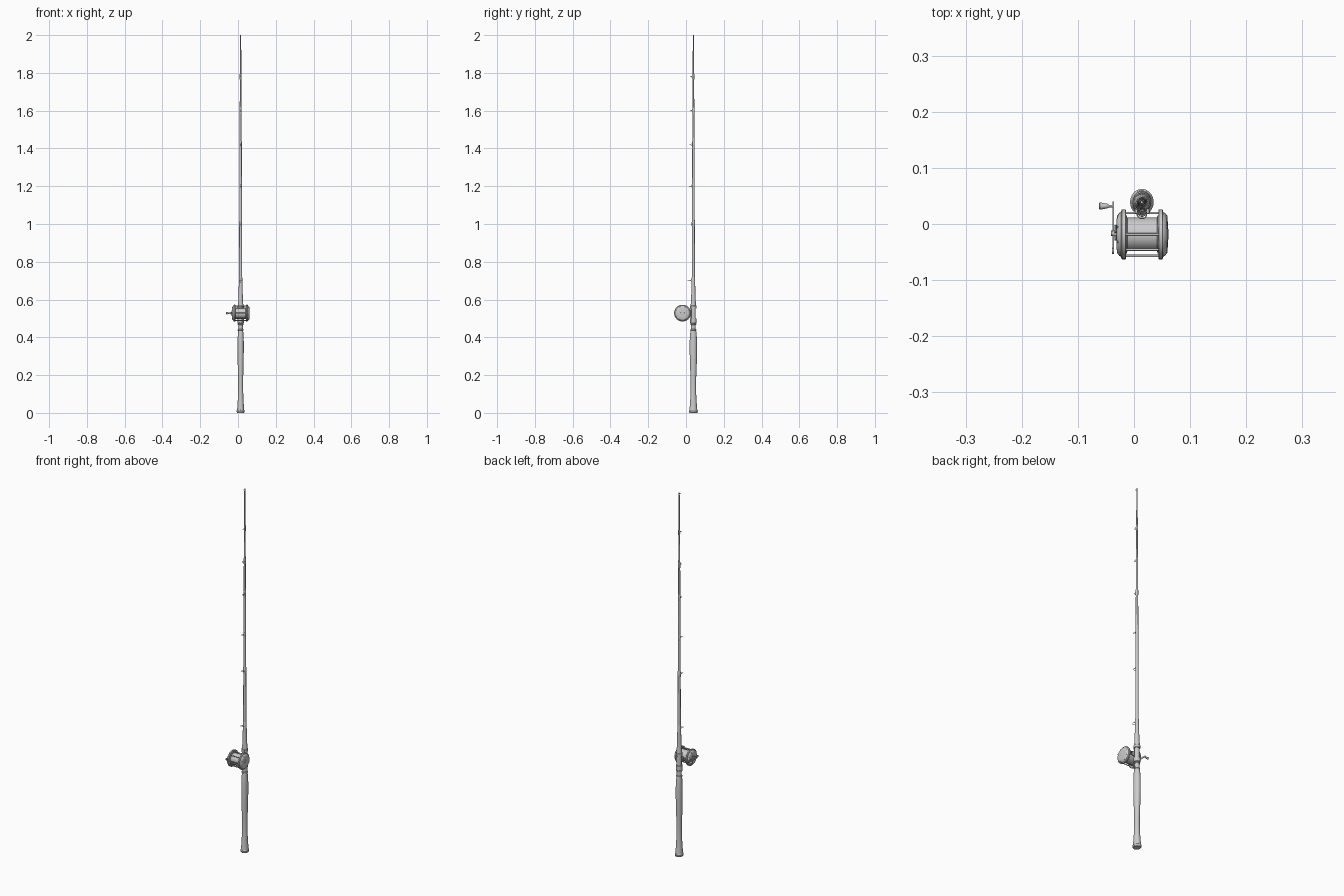
import bpy, bmesh
from math import sin, cos, pi, radians
from mathutils import Vector, Matrix

if "Cube" in bpy.data.objects:
    bpy.data.objects.remove(bpy.data.objects["Cube"])

ROD = Vector((0.014, 0.039, 0))          # rod axis
REEL = Vector((0.0145, -0.0185, 0.528))  # reel centre, axis along x
ALONG_X = Matrix.Rotation(pi / 2, 4, 'Y')


def finish(name, bm, angle=35):
    bmesh.ops.recalc_face_normals(bm, faces=bm.faces)
    me = bpy.data.meshes.new(name)
    bm.to_mesh(me)
    bm.free()
    ob = bpy.data.objects.new(name, me)
    bpy.context.collection.objects.link(ob)
    bpy.ops.object.select_all(action='DESELECT')
    ob.select_set(True)
    bpy.context.view_layer.objects.active = ob
    bpy.ops.object.shade_smooth_by_angle(angle=radians(angle))
    return ob


def loft(name, rings, origin, rot=Matrix(), sides=32):
    """Capped stack of elliptical rings: (height, radius[, y radius])."""
    bm = bmesh.new()
    loops = []
    for r in rings:
        h, rx, ry = r[0], r[1], r[-1]
        loops.append([bm.verts.new(Vector(origin) + rot @ Vector(
            (rx * cos(2 * pi * i / sides), ry * sin(2 * pi * i / sides), h))) for i in range(sides)])
    for a, b in zip(loops, loops[1:]):
        for i in range(sides):
            j = (i + 1) % sides
            bm.faces.new((a[i], a[j], b[j], b[i]))
    bm.faces.new(loops[0])
    bm.faces.new(loops[-1])
    return finish(name, bm)


def rod_between(name, a, b, r, sides=12):
    a, b = Vector(a), Vector(b)
    d = b - a
    return loft(name, [(0, r), (d.length, r)], a, d.to_track_quat('Z', 'Y').to_matrix().to_4x4(), sides)


def box(name, loc, size, bevel=0.0):
    bm = bmesh.new()
    bmesh.ops.create_cube(bm, size=1, matrix=Matrix.LocRotScale(Vector(loc), None, Vector(size)))
    if bevel:
        bmesh.ops.bevel(bm, geom=bm.edges[:], offset=bevel, segments=2, affect='EDGES', profile=0.5)
    return finish(name, bm)


def ring(name, loc, major, minor):
    bpy.ops.mesh.primitive_torus_add(location=loc, major_radius=major, minor_radius=minor,
                                     major_segments=20, minor_segments=8)
    bpy.context.object.name = name
    bpy.ops.object.shade_smooth()


# Rod: butt cap, swelling grip, fore grip and tapered blank
loft("butt_cap", [(0, .018, .020), (.003, .0205, .0225), (.011, .021, .0235), (.014, .019, .021)], ROD)
loft("rear_grip", [(.012, .0195, .021), (.03, .0175, .0195), (.06, .0155, .017), (.11, .0135, .0145),
                   (.16, .013, .014), (.2, .0138, .0155), (.26, .0155, .018), (.32, .0165, .0195),
                   (.38, .0165, .0195), (.42, .0145, .017), (.437, .013, .0145)], ROD)
loft("fore_grip", [(.562, .0145), (.575, .014), (.59, .0125), (.63, .011), (.68, .0098), (.715, .009),
                   (.72, .0078)], ROD)
loft("blank", [(.43, .009), (.72, .0082), (1.2, .0068), (1.6, .005), (1.9, .0034), (2, .0025)], ROD, sides=20)

# Reel seat with collars and hoods
loft("reel_seat", [(.436, .0125), (.566, .0125)], ROD)
for i, (z0, z1, r) in enumerate([(.436, .444, .0155), (.466, .472, .0155), (.474, .5, .0165), (.552, .568, .0165)]):
    loft(f"seat_collar_{i}", [(z0, r - .0015), (z0 + .0015, r), (z1 - .0015, r), (z1, r - .0015)], ROD)
box("seat_hood_lower", (ROD.x, .0255, .488), (.018, .010, .022), .003)
box("seat_hood_upper", (ROD.x, .0255, .559), (.018, .010, .016), .003)

# Line guides on the reel side of the rod
for i, (z, r) in enumerate([(.7, .0085), (1.0, .007), (1.2, .006), (1.42, .005), (1.6, .0045), (1.78, .004)]):
    blank_r = .0085 - .0045 * (z - .7) / 1.2
    cy = ROD.y - blank_r - r - .004
    ring(f"guide_ring_{i}", (ROD.x, cy, z), r, .001)
    for s in (-1, 1):
        rod_between(f"guide_leg_{i}", (ROD.x + s * r * .6, cy + r * .8, z),
                    (ROD.x, ROD.y - blank_r + .001, z + s * .012), .0008, 8)
    loft(f"guide_wrap_{i}", [(z - .016, blank_r), (z - .014, blank_r + .0006), (z + .014, blank_r + .0006),
                             (z + .016, blank_r)], ROD, sides=20)
ring("tip_guide", (ROD.x, ROD.y - .0055, 1.993), .0035, .0008)

# Reel side plates: broad rim stepping to a dome
plate = [(.029, .038), (.029, .0435), (.030, .0445), (.036, .0445), (.037, .043), (.0375, .040), (.041, .038),
         (.044, .034), (.0455, .027), (.046, .014)]
for s, side in ((-1, "left"), (1, "right")):
    loft(f"side_plate_{side}", [(s * h, r) for h, r in plate], REEL, ALONG_X, 40)
    for k in range(8):
        a = 2 * pi * (k + .5) / 8
        p = REEL + Vector((s * .041, .034 * cos(a), .034 * sin(a)))
        rod_between(f"plate_screw_{side}", p, p + Vector((s * .0042, 0, 0)), .002, 10)
loft("bearing_cap", [(.045, .010), (.0465, .0095), (.047, .007)], REEL, ALONG_X)

# Spool and wound line
loft("spool", [(-.029, .034), (-.0275, .034), (-.0265, .030), (.0265, .030), (.0275, .034), (.029, .034)],
     REEL, ALONG_X, 40)

# Frame pillars
for k, deg in enumerate((8, -8, 90, 135, 180, 225, 270)):
    a = radians(deg)
    p = REEL + Vector((0, .0385 * cos(a), .0385 * sin(a)))
    rod_between(f"pillar_{k}", p - Vector((.031, 0, 0)), p + Vector((.031, 0, 0)), .0022)

# Reel foot clamped in the seat
box("reel_foot_stem", (REEL.x, .0225, REEL.z), (.026, .009, .026), .002)
box("reel_foot", (ROD.x, .0262, .526), (.014, .004, .07), .0015)

# Crank: hub, flat arm, counterweight, nut and knob
HUB = Vector((-.037, -.0165, REEL.z))
rod_between("crank_shaft", HUB + Vector((.012, 0, 0)), HUB, .006, 20)
box("crank_arm", (HUB.x, -.0055, HUB.z), (.0028, .092, .009), .0012)
rod_between("crank_nut", HUB, HUB - Vector((.004, 0, 0)), .0048, 6)
rod_between("counterweight", HUB + Vector((.0018, -.031, 0)), HUB + Vector((-.0022, -.031, 0)), .0058, 20)
rod_between("knob_shaft", (HUB.x, .032, HUB.z), (-.05, .032, HUB.z), .0022)
loft("knob", [(-.0455, .003), (-.047, .004), (-.052, .0048), (-.058, .0062), (-.061, .0062), (-.0625, .005)],
     (0, .032, HUB.z), ALONG_X, 20)
# Drag star behind the arm
for k in range(5):
    a = 2 * pi * k / 5
    p = HUB + Vector((.004, 0, 0))
    rod_between("drag_star_spoke", p, p + Vector((0, .015 * cos(a), .015 * sin(a))), .0018, 8)
